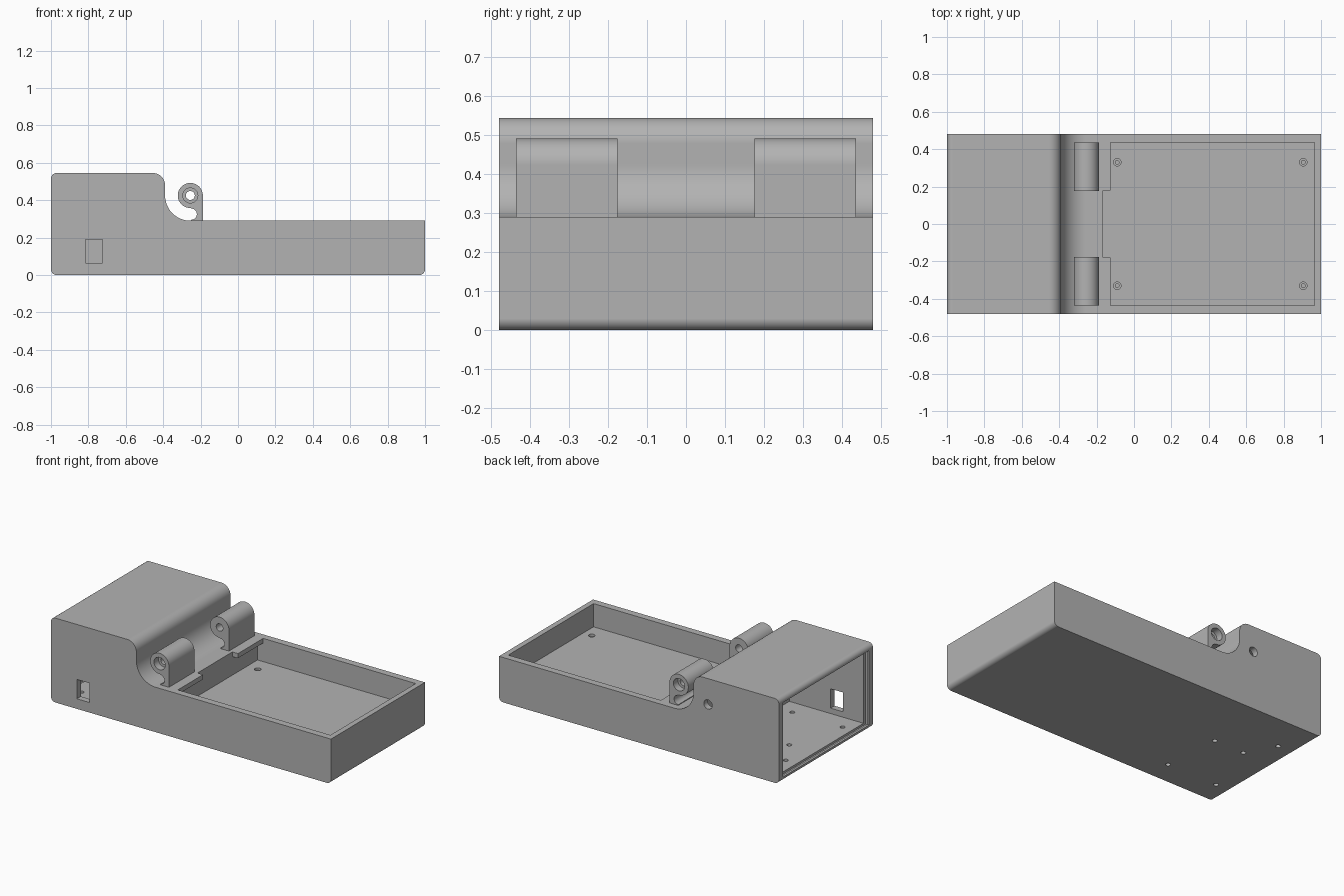
import bpy, bmesh, math
from mathutils import Vector

if "Cube" in bpy.data.objects:
    bpy.data.objects.remove(bpy.data.objects["Cube"], do_unlink=True)

grey = bpy.data.materials.new("plain grey")
grey.use_nodes = True
colour = (0.45, 0.45, 0.45, 1)
grey.diffuse_color = colour
grey.node_tree.nodes["Principled BSDF"].inputs["Base Color"].default_value = colour


def arc(cx, cy, r, start, end, steps=12):
    angles = [math.radians(start + (end - start) * i / steps) for i in range(steps + 1)]
    return [(cx + r * math.cos(a), cy + r * math.sin(a)) for a in angles]


def prism(name, points, axis, low, high):
    """Extrude a profile along y (points are x, z) or z (points are x, y)."""
    bm = bmesh.new()
    place = (lambda p: (p[0], low, p[1])) if axis == "y" else (lambda p: (p[0], p[1], low))
    step = Vector((0, high - low, 0)) if axis == "y" else Vector((0, 0, high - low))
    face = bm.faces.new([bm.verts.new(place(p)) for p in points])
    out = bmesh.ops.extrude_face_region(bm, geom=[face], use_keep_orig=True)
    bmesh.ops.translate(bm, vec=step, verts=[v for v in out["geom"] if isinstance(v, bmesh.types.BMVert)])
    bmesh.ops.recalc_face_normals(bm, faces=bm.faces)
    mesh = bpy.data.meshes.new(name)
    bm.to_mesh(mesh)
    bm.free()
    obj = bpy.data.objects.new(name, mesh)
    bpy.context.collection.objects.link(obj)
    mesh.materials.append(grey)
    return obj


def box(x0, x1, y0, y1, z0, z1):
    return prism("cutter", [(x0, y0), (x1, y0), (x1, y1), (x0, y1)], "z", z0, z1)


def hole(cx, cy, r, axis, low, high):
    return prism("cutter", arc(cx, cy, r, 0, 345, 23), axis, low, high)


def carve(obj, cutters):
    for cutter in cutters:
        mod = obj.modifiers.new("cut", "BOOLEAN")
        mod.operation, mod.solver, mod.object = "DIFFERENCE", "EXACT", cutter
        graph = bpy.context.evaluated_depsgraph_get()
        mesh = bpy.data.meshes.new_from_object(obj.evaluated_get(graph))
        obj.modifiers.clear()
        obj.data = mesh
        bpy.data.objects.remove(cutter, do_unlink=True)


def finish(obj):
    bpy.ops.object.select_all(action="DESELECT")
    obj.select_set(True)
    bpy.context.view_layer.objects.active = obj
    bpy.ops.object.shade_smooth_by_angle(angle=math.radians(30))
    mod = obj.modifiers.new("even normals", "WEIGHTED_NORMAL")
    mod.keep_sharp, mod.weight = True, 100


# Shared dimensions
half_width, deck, top = 0.48, 0.29, 0.545
pin_x, pin_z = -0.255, 0.425
floor_z = 0.14

# Case: side profile with rounded corners and a hollow beside the hinge
profile = (arc(-0.97, 0.03, 0.03, 180, 270, 6) + arc(0.97, 0.03, 0.03, 270, 360, 6)
           + [(1, deck)]
           + arc(pin_x, pin_z, pin_z - deck, 270, 180)
           + arc(-0.455, top - 0.065, 0.065, 0, 90)
           + arc(-0.97, top - 0.03, 0.03, 90, 180, 6))
case = prism("case", profile, "y", -half_width, half_width)

cutters = [
    # Open-ended bay with a groove for a sliding panel
    box(-1.1, -0.43, -0.44, 0.44, 0.03, 0.51),
    box(-0.985, -0.96, -0.462, 0.462, 0.016, 0.528),
    # Tray, its undercut and the gap between the hinge ledges
    box(-0.125, 0.965, -0.435, 0.435, floor_z, 0.4),
    box(-0.165, 0, -0.435, 0.435, floor_z, 0.26),
    box(-0.165, 0, -0.178, 0.178, floor_z, 0.4),
    # Front window and rear cable hole
    box(-0.815, -0.725, -0.6, -0.4, 0.065, 0.19),
    hole(-0.493, 0.378, 0.03, "y", 0.4, 0.6),
]
# Screw holes in the bay floor
for x, y in [(-0.89, -0.327), (-0.53, -0.327), (-0.775, 0.053), (-0.56, 0.055), (-0.88, 0.24)]:
    cutters.append(hole(x, y, 0.015, "z", -0.1, 0.1))
# Stepped blind holes in the tray corners
for x in (-0.09, 0.905):
    for y in (-0.33, 0.33):
        cutters.append(hole(x, y, 0.02, "z", floor_z - 0.015, 0.2))
        cutters.append(hole(x, y, 0.01, "z", floor_z - 0.06, 0.2))
carve(case, cutters)
finish(case)

# Hinge knuckles: eye, curved neck and foot, bored with an outer recess
eye = 0.067
knuckle = ([(pin_x + eye, deck - 0.02)] + arc(pin_x, pin_z, eye, 0, 274, 36)
           + arc(-0.25, 0.325, 0.03, 90, -90, 12) + [(-0.25, deck - 0.02)])
for side, name in ((-1, "front_hinge_knuckle"), (1, "rear_hinge_knuckle")):
    inner, outer = side * 0.176, side * 0.436
    part = prism(name, knuckle, "y", min(inner, outer), max(inner, outer))
    recess = sorted((side * 0.39, side * 0.5))
    carve(part, [hole(pin_x, pin_z, 0.024, "y", -0.6, 0.6),
                 hole(pin_x, pin_z, 0.04, "y", *recess)])
    finish(part)
